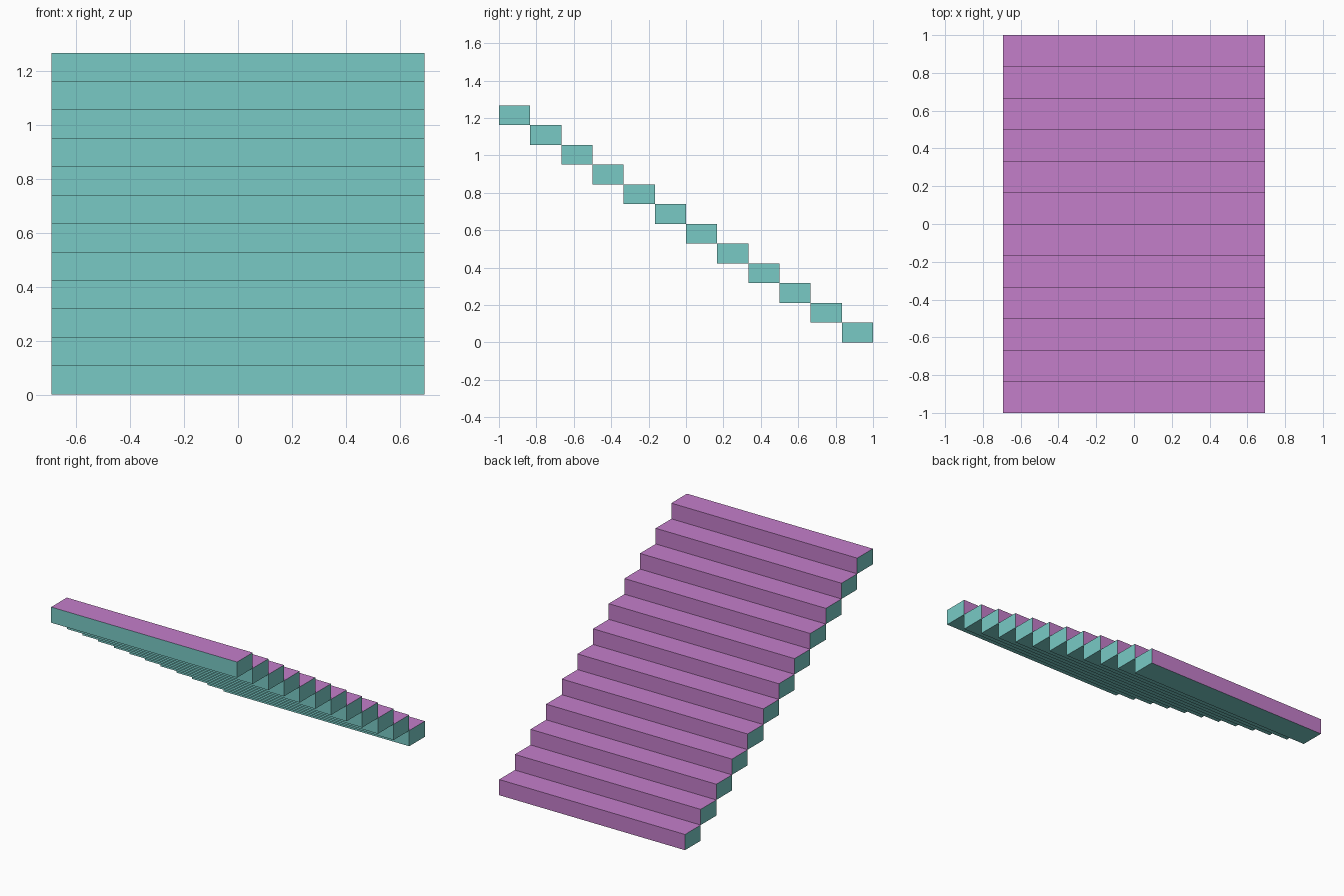
import bpy

STEPS = 12
WIDTH = 1.386
DEPTH = 2.0 / STEPS
RISE = 1.268 / STEPS

# Remove the default cube
cube = bpy.data.objects.get("Cube")
if cube:
    bpy.data.objects.remove(cube, do_unlink=True)


def make_material(name, color):
    mat = bpy.data.materials.new(name)
    mat.use_nodes = True
    mat.diffuse_color = color
    mat.node_tree.nodes["Principled BSDF"].inputs["Base Color"].default_value = color
    return mat


teal = make_material("teal", (0.19, 0.59, 0.56, 1))
purple = make_material("purple", (0.55, 0.21, 0.59, 1))


def make_step(index):
    """One block: purple tread and riser, teal everywhere else."""
    bpy.ops.mesh.primitive_cube_add(size=1)
    step = bpy.context.object
    step.name = f"step_{index + 1}"
    mesh = step.data
    for vert in mesh.vertices:
        vert.co.x *= WIDTH
        vert.co.y *= DEPTH
        vert.co.z *= RISE
    mesh.update()
    mesh.materials.append(teal)
    mesh.materials.append(purple)
    for face in mesh.polygons:
        face.material_index = int(face.normal.z > 0.5 or face.normal.y > 0.5)
    step.location = (0, 1 - (index + 0.5) * DEPTH, (index + 0.5) * RISE)


# Flight climbing from the back to the front
for i in range(STEPS):
    make_step(i)
